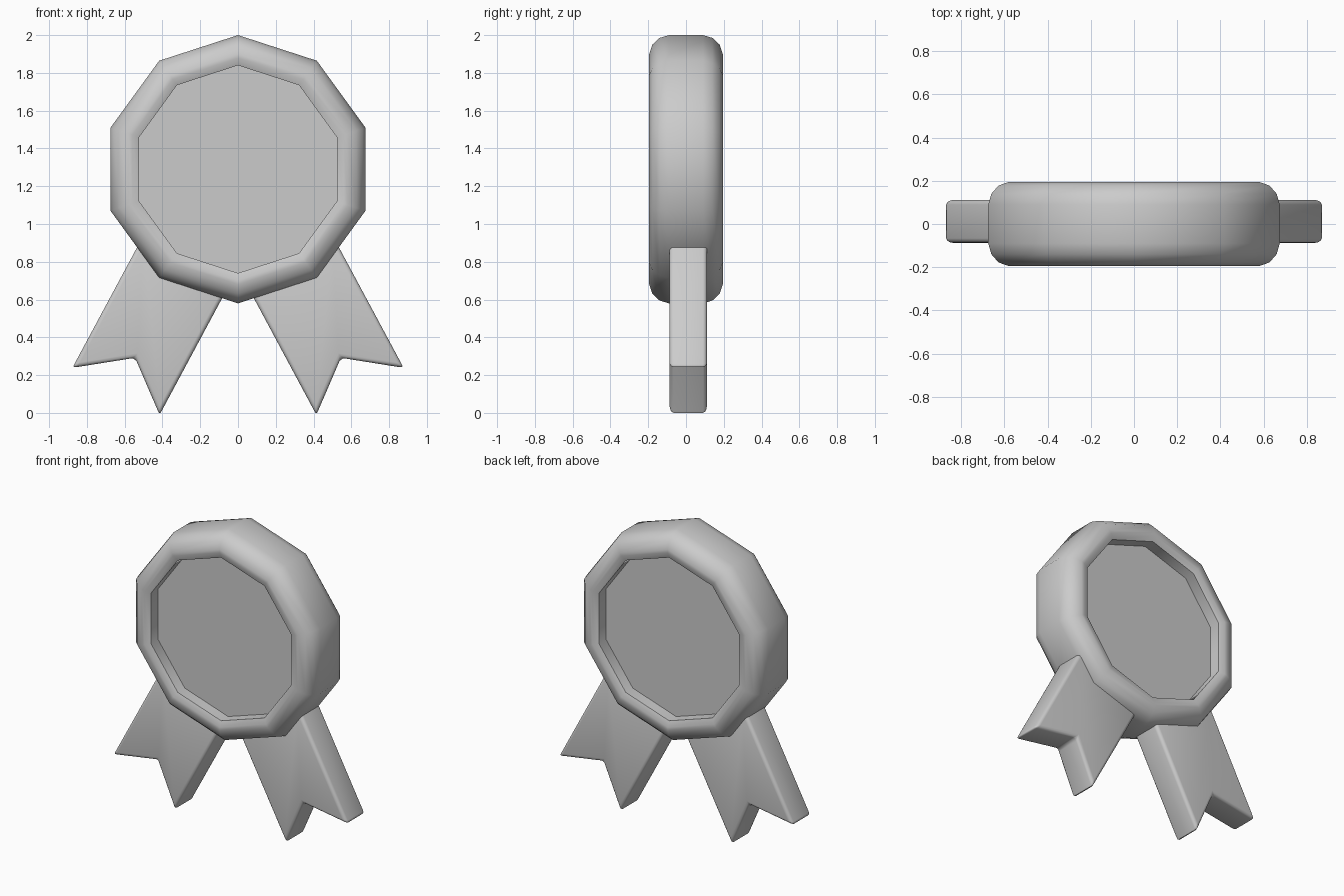
import bpy, bmesh, math

cube = bpy.data.objects.get("Cube")
if cube:
    bpy.data.objects.remove(cube, do_unlink=True)

grey = bpy.data.materials.new("plain grey")
grey.use_nodes = True
colour = (0.6, 0.6, 0.6, 1)
grey.diffuse_color = colour
grey.node_tree.nodes["Principled BSDF"].inputs["Base Color"].default_value = colour

SIDES = 10
CENTRE_Z = 1.29


def finish(name, bm, angle):
    bmesh.ops.recalc_face_normals(bm, faces=bm.faces)
    mesh = bpy.data.meshes.new(name)
    bm.to_mesh(mesh)
    bm.free()
    mesh.materials.append(grey)
    obj = bpy.data.objects.new(name, mesh)
    bpy.context.collection.objects.link(obj)
    bpy.ops.object.select_all(action='DESELECT')
    obj.select_set(True)
    bpy.context.view_layer.objects.active = obj
    bpy.ops.object.shade_smooth_by_angle(angle=math.radians(angle))
    return obj


# Ten-sided medal: half profile (radius, depth) mirrored front to back and spun
half = [(0.55, 0.105), (0.55, 0.18), (0.588, 0.195), (0.61, 0.195),
        (0.66, 0.178), (0.695, 0.14), (0.71, 0.09)]
profile = [(r, -y) for r, y in half] + [(r, y) for r, y in reversed(half)]
bm = bmesh.new()
rings = []
for r, y in profile:
    ring = []
    for i in range(SIDES):
        a = math.tau * i / SIDES
        ring.append(bm.verts.new((r * math.sin(a), y, CENTRE_Z + r * math.cos(a))))
    rings.append(ring)
for a, b in zip(rings, rings[1:]):
    for i in range(SIDES):
        j = (i + 1) % SIDES
        bm.faces.new((a[i], a[j], b[j], b[i]))
# Recessed flat faces on both sides
bm.faces.new(rings[0])
bm.faces.new(rings[-1])
finish("medal", bm, 45)

# Swallow-tailed ribbons, rounded on every edge and ending inside the rim
outline = [(0.06, 0.65), (0.415, -0.012), (0.545, 0.29), (0.877, 0.237), (0.51, 0.92)]
for side, name in ((1, "left_ribbon"), (-1, "right_ribbon")):
    bm = bmesh.new()
    front = bm.faces.new([bm.verts.new((side * x, -0.088, z)) for x, z in outline])
    out = bmesh.ops.extrude_face_region(bm, geom=[front], use_keep_orig=True)
    moved = [v for v in out["geom"] if isinstance(v, bmesh.types.BMVert)]
    bmesh.ops.translate(bm, verts=moved, vec=(0, 0.2, 0))
    bmesh.ops.recalc_face_normals(bm, faces=bm.faces)
    bmesh.ops.bevel(bm, geom=bm.edges[:], offset=0.022, offset_type='OFFSET',
                    segments=3, profile=0.5, affect='EDGES', clamp_overlap=True)
    # Rest the lowest tip on the ground
    low = min(v.co.z for v in bm.verts)
    bmesh.ops.translate(bm, verts=bm.verts, vec=(0, 0, -low))
    finish(name, bm, 50)
